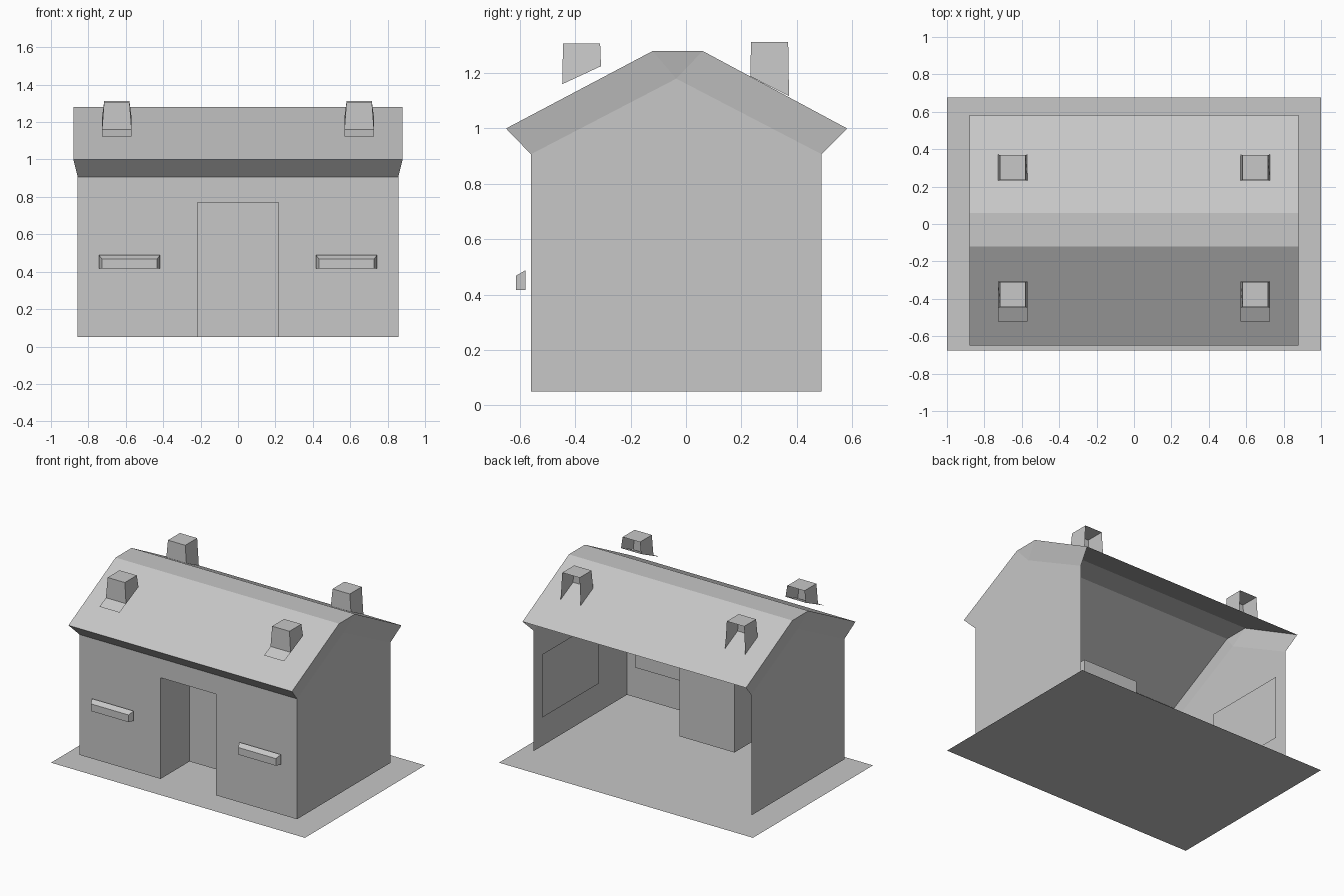
import bpy
import bmesh
from mathutils import Vector

cube = bpy.data.objects.get("Cube")
if cube:
    bpy.data.objects.remove(cube, do_unlink=True)

GREY = (0.57, 0.57, 0.57, 1.0)
grey = bpy.data.materials.new("plain_grey")
grey.use_nodes = True
grey.diffuse_color = GREY
grey.node_tree.nodes["Principled BSDF"].inputs["Base Color"].default_value = GREY


def sheet(name, faces, centre, inward=False):
    """Open flat-faced shell; faces look away from centre, or towards it."""
    bm = bmesh.new()
    for pts in faces:
        face = bm.faces.new([bm.verts.new(p) for p in pts])
        face.normal_update()
        outward = face.normal.dot(face.calc_center_median() - Vector(centre)) > 0
        if outward == inward:
            face.normal_flip()
    bmesh.ops.remove_doubles(bm, verts=bm.verts[:], dist=0.0005)
    mesh = bpy.data.meshes.new(name)
    bm.to_mesh(mesh)
    bm.free()
    mesh.materials.append(grey)
    obj = bpy.data.objects.new(name, mesh)
    bpy.context.collection.objects.link(obj)
    return obj


def rect_x(x, y0, y1, z0, z1):
    return [(x, y0, z0), (x, y1, z0), (x, y1, z1), (x, y0, z1)]


def rect_y(y, x0, x1, z0, z1):
    return [(x0, y, z0), (x1, y, z0), (x1, y, z1), (x0, y, z1)]


def at_x(x, profile):
    return [(x, y, z) for y, z in profile]


MIDDLE = (0, 0, 0.6)
WALL_X, ROOF_X = 0.857, 0.88
FRONT, BACK, BASE, TOP = -0.56, 0.49, 0.05, 0.907
DOOR_X, DOOR_TOP, DOOR_BACK = 0.217, 0.77, -0.235

# Ground sheet
sheet("ground", [[(-1, -0.675, 0), (1, -0.675, 0), (1, 0.675, 0), (-1, 0.675, 0)]],
      (0, 0, -1))

# Front wall with a doorway notch
notch = [(-WALL_X, BASE), (-DOOR_X, BASE), (-DOOR_X, DOOR_TOP), (DOOR_X, DOOR_TOP),
         (DOOR_X, BASE), (WALL_X, BASE), (WALL_X, TOP), (-WALL_X, TOP)]
sheet("front_wall", [[(x, FRONT, z) for x, z in notch]], MIDDLE)

# Door recess: two cheeks, ceiling and door
sheet("door_recess",
      [rect_x(s * DOOR_X, FRONT, DOOR_BACK, BASE, DOOR_TOP) for s in (-1, 1)]
      + [rect_y(DOOR_BACK, -DOOR_X, DOOR_X, BASE, DOOR_TOP),
         [(-DOOR_X, FRONT, DOOR_TOP), (DOOR_X, FRONT, DOOR_TOP),
          (DOOR_X, DOOR_BACK, DOOR_TOP), (-DOOR_X, DOOR_BACK, DOOR_TOP)]],
      (0, -0.4, 0.4), inward=True)

# Roof: profile swept along x, with the front soffit tucked back to the wall
apex = (-0.035, 1.18)
eave_f, ridge_f, ridge_b, eave_b = (-0.65, 1.0), (-0.12, 1.28), (0.06, 1.28), (0.582, 1.0)
outline = [eave_f, ridge_f, ridge_b, eave_b]
roof = [at_x(-ROOF_X, (a, b)) + at_x(ROOF_X, (b, a))
        for a, b in zip(outline, outline[1:])]
roof.append(at_x(-ROOF_X, [eave_f]) + at_x(ROOF_X, [eave_f])
            + [(WALL_X, FRONT, TOP), (-WALL_X, FRONT, TOP)])
sheet("roof", roof, MIDDLE)

for side, s in (("left", 1), ("right", -1)):
    # Gable wall and the flared verge above it
    wall_x, roof_x = s * WALL_X, s * ROOF_X
    foot_f, foot_b = (FRONT, TOP), (BACK, TOP)
    sheet(side + "_gable_wall",
          [at_x(wall_x, [(FRONT, BASE), (BACK, BASE), foot_b, apex, foot_f])], MIDDLE)
    sheet(side + "_verge",
          [at_x(wall_x, [foot_f, apex]) + at_x(roof_x, [ridge_f, eave_f]),
           at_x(wall_x, [apex]) + at_x(roof_x, [ridge_b, ridge_f]),
           at_x(wall_x, [apex, foot_b]) + at_x(roof_x, [eave_b, ridge_b])], MIDDLE)

    # Window panels standing just inside the walls
    sheet(side + "_side_window", [rect_x(s * 0.822, -0.19, 0.44, 0.28, 0.73)],
          MIDDLE, inward=True)
    sheet(side + "_front_window", [rect_y(-0.527, s * 0.39, s * 0.77, 0.28, 0.73)],
          MIDDLE, inward=True)

    # Window sill with sloping top and tapered ends
    cx, yb, yf = s * 0.58, -0.58, -0.614
    back = rect_y(yb, cx - 0.163, cx + 0.163, 0.417, 0.488)
    front = rect_y(yf, cx - 0.148, cx + 0.148, 0.417, 0.468)
    sheet(side + "_window_sill",
          [front] + [[back[i], back[(i + 1) % 4], front[(i + 1) % 4], front[i]]
                     for i in range(4)], (cx, -0.59, 0.44))

    # Chimneys, open at the back, slightly tapered
    cx = s * 0.648
    for row, y0, y1, z0, z1, top in (("front", -0.447, -0.307, 1.16, 1.225, 1.306),
                                     ("back", 0.232, 0.372, 1.188, 1.117, 1.312)):
        lower = [(cx - 0.079, y0, z0), (cx + 0.079, y0, z0),
                 (cx + 0.079, y1, z1), (cx - 0.079, y1, z1)]
        upper = [(cx - 0.068, y0 + 0.003, top), (cx + 0.068, y0 + 0.003, top),
                 (cx + 0.068, y1 - 0.003, top), (cx - 0.068, y1 - 0.003, top)]
        walls = [[lower[i], lower[j], upper[j], upper[i]]
                 for i, j in ((0, 1), (1, 2), (3, 0))]
        sheet(f"{side}_{row}_chimney", walls + [upper], (cx, (y0 + y1) / 2, 1.22))

    # Sloping plate under the front chimney
    sheet(side + "_chimney_plate",
          [[(cx - 0.079, -0.52, 1.124), (cx + 0.079, -0.52, 1.124),
            (cx + 0.079, -0.307, 1.225), (cx - 0.079, -0.307, 1.225)]], MIDDLE)
